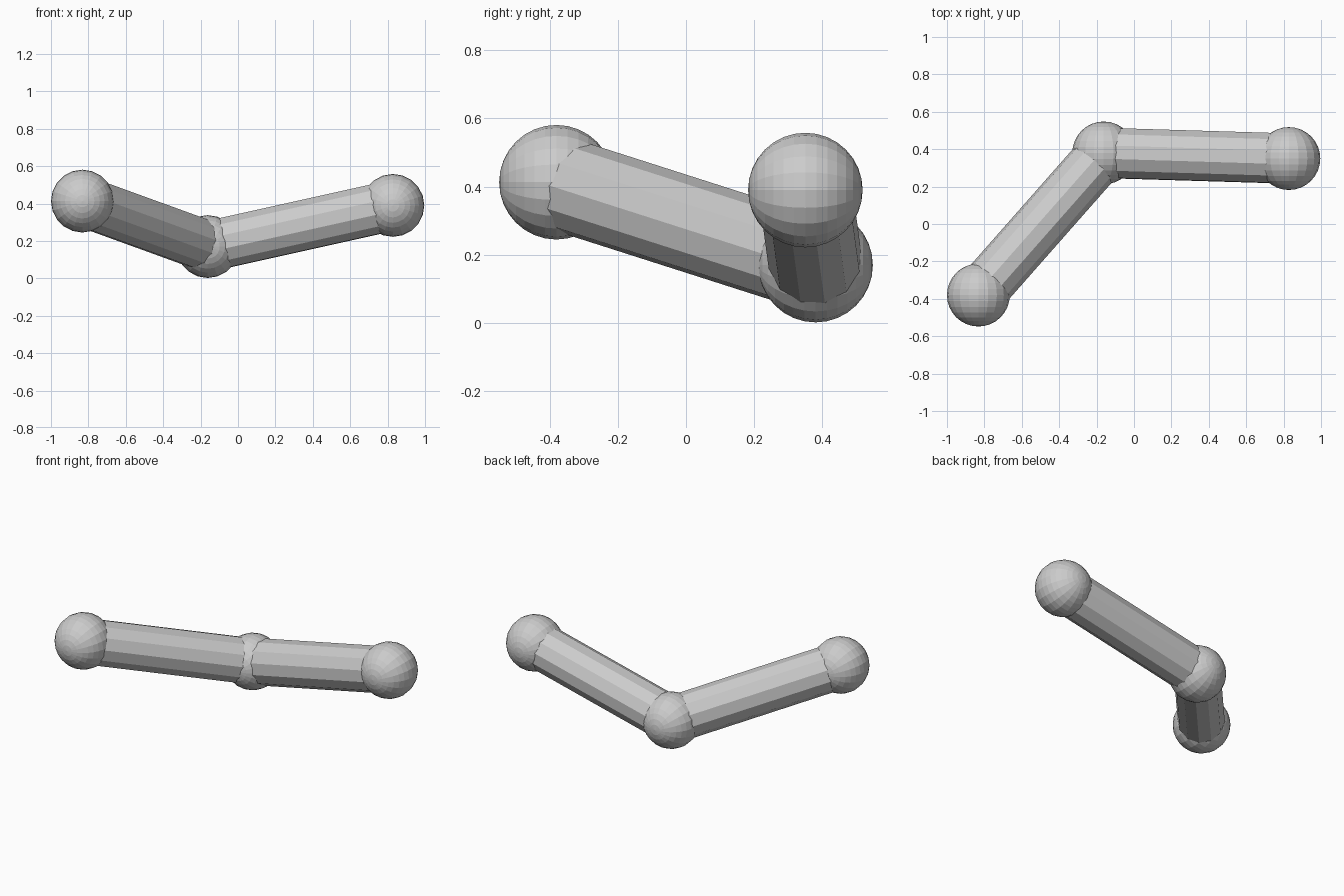
import bpy
import math
from mathutils import Vector, Quaternion

if "Cube" in bpy.data.objects:
    bpy.data.objects.remove(bpy.data.objects["Cube"])

BALL_R, ROD_R = 0.168, 0.138
LEFT = Vector((-0.832, -0.38, 0.413))
MIDDLE = Vector((-0.162, 0.38, 0.17))
RIGHT = Vector((0.828, 0.35, 0.39))


def ball(name, centre):
    # Ball with its poles facing front and back
    bpy.ops.mesh.primitive_uv_sphere_add(segments=20, ring_count=16, radius=BALL_R,
                                         location=centre, rotation=(math.pi / 2, 0, 0))
    bpy.context.object.name = name


def rod(name, start, end):
    # Twelve-sided rod running between two ball centres
    axis = end - start
    bpy.ops.mesh.primitive_cylinder_add(vertices=12, radius=ROD_R, depth=axis.length,
                                        location=(start + end) / 2)
    ob = bpy.context.object
    ob.name = name
    ob.rotation_mode = 'QUATERNION'
    upright = Quaternion((1, 0, 0), math.pi / 2)
    ob.rotation_quaternion = Vector((0, 1, 0)).rotation_difference(axis) @ upright


# Joints
ball("left_ball", LEFT)
ball("middle_ball", MIDDLE)
ball("right_ball", RIGHT)

# Connecting rods
rod("left_rod", LEFT, MIDDLE)
rod("right_rod", MIDDLE, RIGHT)
